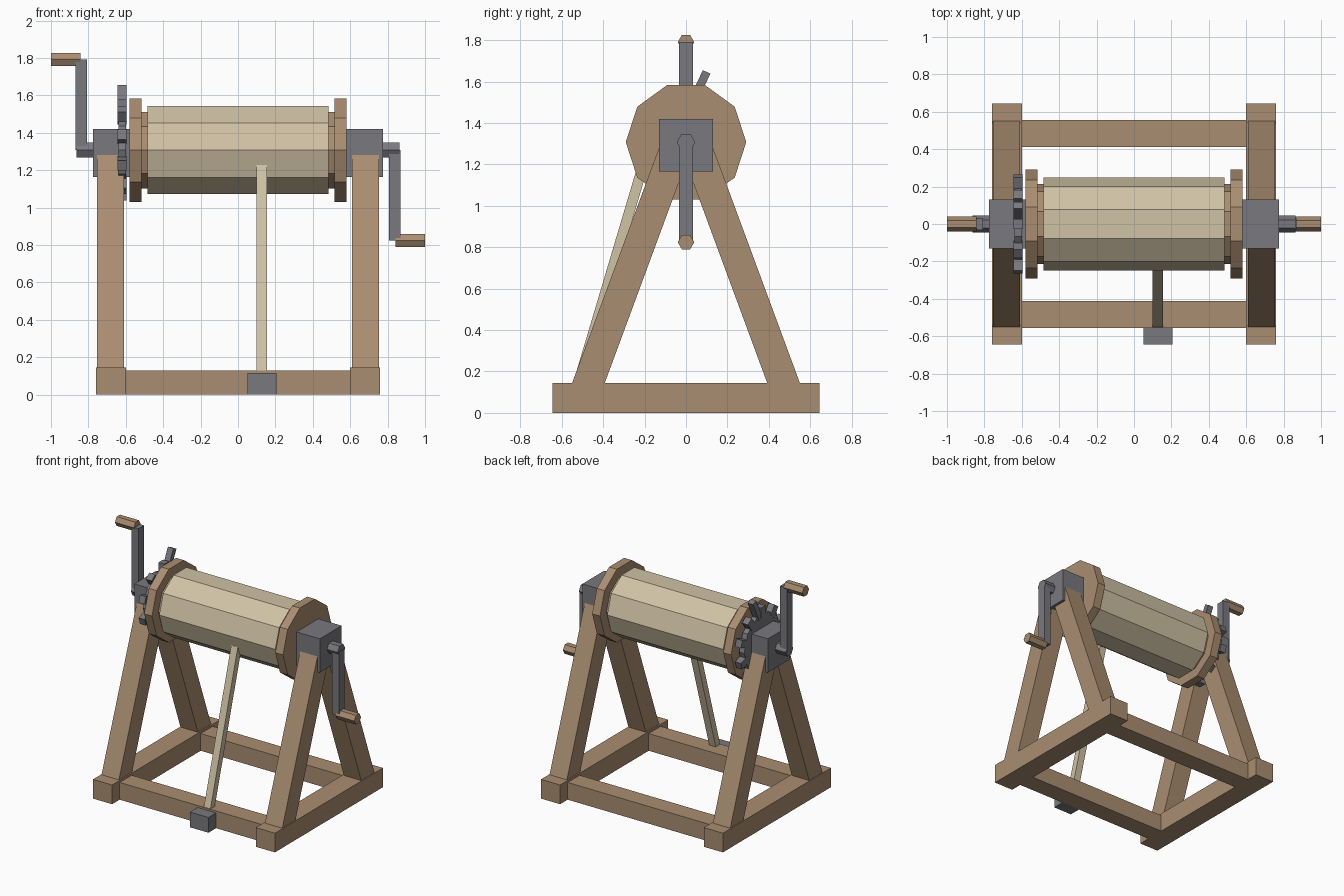
import bpy, bmesh
from math import sin, cos, tau, radians

cube = bpy.data.objects.get("Cube")
if cube:
    bpy.data.objects.remove(cube, do_unlink=True)


def material(name, rgb):
    m = bpy.data.materials.new(name)
    m.use_nodes = True
    m.diffuse_color = (*rgb, 1)
    m.node_tree.nodes["Principled BSDF"].inputs["Base Color"].default_value = (*rgb, 1)
    return m


wood = material("brown wood", (0.40, 0.27, 0.165))
cord = material("pale rope", (0.63, 0.54, 0.375))
metal = material("grey iron", (0.19, 0.19, 0.21))


def prism(name, points, x0, x1, mat):
    """Extrude a (y, z) outline along x."""
    bm = bmesh.new()
    face = bm.faces.new([bm.verts.new((x0, y, z)) for y, z in points])
    ext = bmesh.ops.extrude_face_region(bm, geom=[face])
    moved = [v for v in ext["geom"] if isinstance(v, bmesh.types.BMVert)]
    bmesh.ops.translate(bm, verts=moved, vec=(x1 - x0, 0, 0))
    bmesh.ops.recalc_face_normals(bm, faces=bm.faces)
    mesh = bpy.data.meshes.new(name)
    bm.to_mesh(mesh)
    bm.free()
    mesh.materials.append(mat)
    ob = bpy.data.objects.new(name, mesh)
    bpy.context.collection.objects.link(ob)
    return ob


def box(name, x, y, z, mat):
    return prism(name, [(y[0], z[0]), (y[1], z[0]), (y[1], z[1]), (y[0], z[1])], *x, mat)


def ring(radius, sides, z):
    return [(radius * cos(tau * i / sides), z + radius * sin(tau * i / sides))
            for i in range(sides)]


def bar(start, end, width):
    """Outline of a square-ended bar between two (y, z) points."""
    dy, dz = end[0] - start[0], end[1] - start[1]
    length = (dy * dy + dz * dz) ** 0.5
    ny, nz = -dz / length * width / 2, dy / length * width / 2
    return [(start[0] + ny, start[1] + nz), (end[0] + ny, end[1] + nz),
            (end[0] - ny, end[1] - nz), (start[0] - ny, start[1] - nz)]


AXIS = 1.308

# Frame: runners, cross beams, leaning legs
for s, side in ((1, "left"), (-1, "right")):
    box(f"{side}_runner", (s * 0.6, s * 0.76), (-0.645, 0.645), (0, 0.145), wood)
    for f, end in ((-1, "front"), (1, "back")):
        prism(f"{side}_{end}_leg", bar((f * 0.484, 0.11), (f * 0.035, 1.325), 0.148),
              s * 0.61, s * 0.755, wood)
    box(f"{side}_bearing_block", (s * 0.58, s * 0.775), (-0.13, 0.13), (1.165, 1.42), metal)

    # Drum ends
    prism(f"{side}_collar", ring(0.215, 10, AXIS), s * 0.48, s * 0.52, wood)
    prism(f"{side}_flange", ring(0.291, 10, AXIS), s * 0.515, s * 0.58, wood)

    # Cranks point opposite ways
    grip = AXIS - s * 0.483
    prism(f"{side}_axle", ring(0.045, 6, AXIS), s * 0.57, s * 0.864, metal)
    box(f"{side}_crank_arm", (s * 0.808, s * 0.868), (-0.033, 0.033),
        sorted((AXIS, grip)), metal)
    prism(f"{side}_crank_handle", ring(0.04, 6, grip), s * 0.842, s * 1.0, wood)

for f, end in ((-1, "front"), (1, "back")):
    box(f"{end}_cross_beam", (-0.6, 0.6), sorted((f * 0.412, f * 0.555)), (0, 0.13), wood)

# Wound drum, hanging rope and its weight
prism("rope_drum", ring(0.248, 10, AXIS), -0.485, 0.485, cord)
prism("hanging_rope", bar((-0.533, 0.10), (-0.2, 1.22), 0.05), 0.1, 0.155, cord)
box("rope_weight", (0.05, 0.205), (-0.645, -0.55), (0, 0.115), metal)

# Ratchet wheel with block teeth and a pawl
prism("ratchet_wheel", ring(0.22, 10, AXIS), -0.64, -0.598, metal)
for i in range(10):
    a = tau * (i + 0.5) / 10
    c, s = cos(a), sin(a)
    prism(f"ratchet_tooth_{i + 1}",
          bar((0.19 * c, AXIS + 0.19 * s), (0.27 * c, AXIS + 0.27 * s), 0.055),
          -0.645, -0.595, metal)
lean = radians(64)
prism("pawl", bar((0.1 - 0.17 * cos(lean), 1.647 - 0.17 * sin(lean)), (0.1, 1.647), 0.04),
      -0.643, -0.597, metal)
